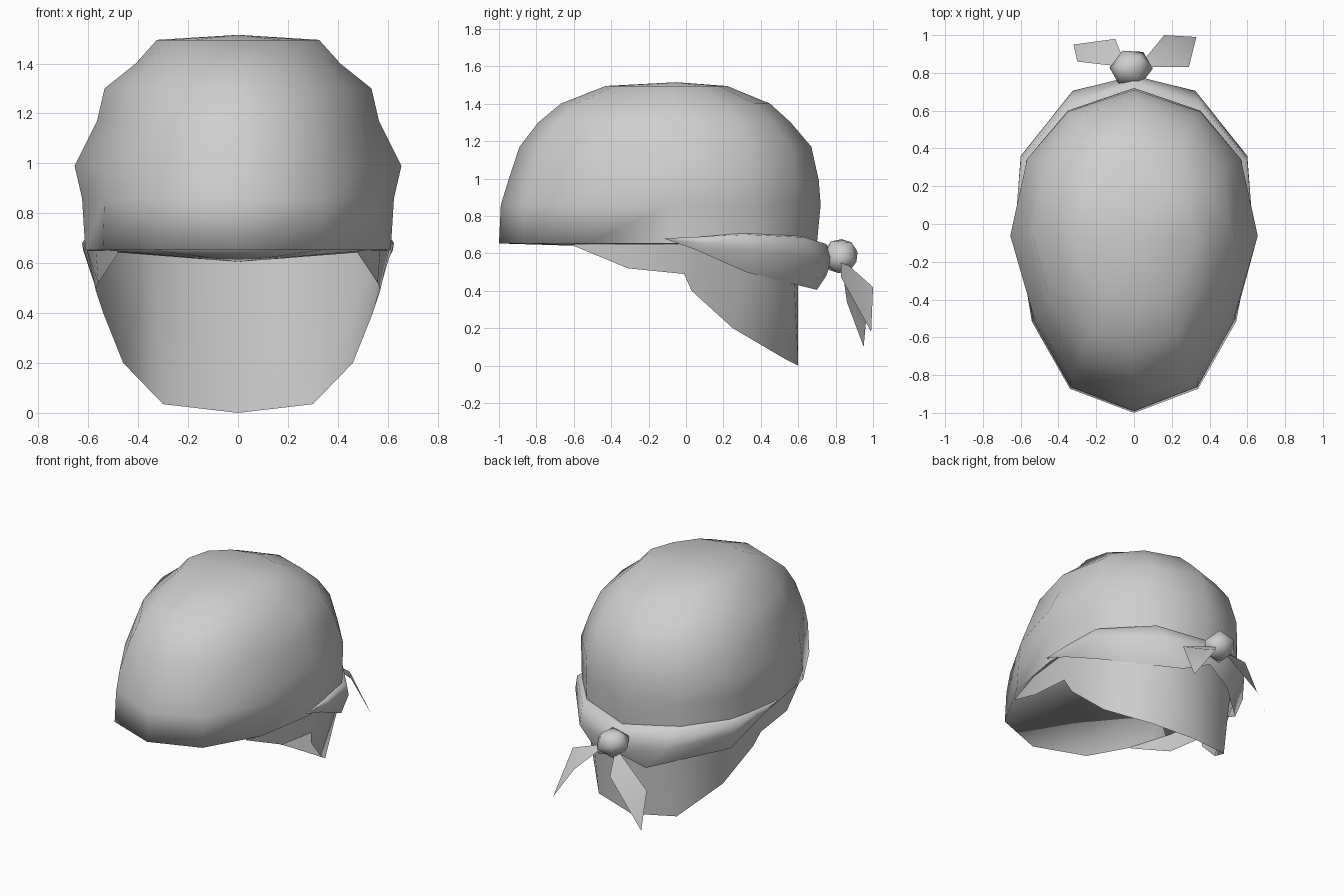
import bpy

cube = bpy.data.objects.get("Cube")
if cube:
    bpy.data.objects.remove(cube, do_unlink=True)

cloth = bpy.data.materials.new("grey_cloth")
cloth.use_nodes = True
GREY = (0.62, 0.62, 0.62, 1)
cloth.diffuse_color = GREY
cloth.node_tree.nodes["Principled BSDF"].inputs["Base Color"].default_value = GREY


def make(name, verts, faces):
    mesh = bpy.data.meshes.new(name)
    mesh.from_pydata(verts, [], faces)
    mesh.materials.append(cloth)
    mesh.shade_smooth()
    obj = bpy.data.objects.new(name, mesh)
    bpy.context.collection.objects.link(obj)
    return obj


def loft(rows, closed=False):
    """Join rows of equal length with quads."""
    n = len(rows[0])
    faces = []
    for r in range(len(rows) - 1):
        for i in range(n if closed else n - 1):
            j = (i + 1) % n
            faces.append((r * n + i, r * n + j, (r + 1) * n + j, (r + 1) * n + i))
    return [p for row in rows for p in row], faces


def mirror_row(half):
    """Half row from the +x end to the centre, continued to the -x end."""
    return half + [(-x, y, z) for x, y, z in reversed(half[:-1])]


# Crown: an egg-shaped outline scaled through rising rings
OUTLINE = [(0, -1), (.545, -.85), (.87, -.43), (1, .07), (.92, .56), (.57, .86), (0, 1)]
OUTLINE += [(-x, y) for x, y in reversed(OUTLINE[1:-1])]
# height, front y, back y, half width, half width at the temples
RINGS = [(.653, -1, .70, .622, .612), (.86, -.99, .72, .615, .625), (.99, -.95, .71, .615, .655),
         (1.17, -.89, .67, .55, .565), (1.30, -.79, .56, .51, .535),
         (1.40, -.67, .45, .40, .41), (1.495, -.43, .22, .31, .325)]
rows = [[(x * (m if abs(x) == 1 else w), (f + b) / 2 + y * (b - f) / 2, z) for x, y in OUTLINE]
        for z, f, b, w, m in RINGS]
verts, faces = loft(rows, closed=True)
n = len(OUTLINE)
top = len(verts)
verts += [(0, -.05, 1.515), (0, .59, .605)]
last = top - n
for i in range(n):
    j = (i + 1) % n
    faces.append((last + i, last + j, top))      # crown top
    faces.append((j, i, top + 1))                # underside
crown = make("crown", verts, faces)
for e in crown.data.edges:                       # soft rolled front, crisp sides
    a, b = e.vertices
    if a < n and b < n and max(verts[a][1], verts[b][1]) > -.4:
        e.use_edge_sharp = True

# Neck flap hanging from the back and sides
upper = [(.48, -.6, .65), (.57, -.31, .65), (.605, 0, .65), (.60, .06, .65),
         (.565, .34, .65), (.34, .57, .64), (0, .60, .61)]
lower = [(.48, -.6, .64), (.56, -.31, .52), (.57, -.01, .49), (.54, .03, .40),
         (.46, .25, .20), (.30, .53, .035), (0, .60, 0)]
make("neck_flap", *loft([mirror_row(upper), mirror_row(lower)]))

# Folded band tapering from the temples to the knot, tucked into the crown
band_tuck = [(.60, -.12, .68), (.59, .1, .69), (.56, .32, .71), (.33, .57, .70), (0, .68, .67)]
band_top = [(.625, -.12, .68), (.62, .1, .69), (.60, .34, .70), (.35, .64, .685), (0, .75, .65)]
band_mid = [(.625, -.12, .68), (.62, .1, .65), (.60, .36, .62), (.325, .705, .57), (0, .785, .58)]
band_low = [(.625, -.12, .68), (.605, .05, .62), (.57, .32, .50), (.18, .70, .405), (0, .75, .48)]
verts, faces = loft([mirror_row(r) for r in (band_tuck, band_top, band_mid, band_low)])
make("band", verts, [tuple(reversed(f)) for f in faces])

# Knot
bpy.ops.mesh.primitive_ico_sphere_add(subdivisions=1, radius=.118, location=(-.015, .825, .585),
                                      rotation=(.6, .3, .2))
knot = bpy.context.object
knot.name = "knot"
knot.scale = (1, .9, .85)
knot.data.materials.append(cloth)
knot.data.shade_smooth()


# Tied ends: leaf shapes creased along the middle
def tail(name, *points):
    """Root, two sides and tip in counter-clockwise order, then the crease point."""
    make(name, points, [(0, 1, 4), (1, 2, 4), (2, 3, 4), (3, 0, 4)])


tail("left_tail", (.02, .83, .57), (.29, .83, .47), (.33, .99, .18), (.16, 1.0, .42),
     (.20, .93, .44))
tail("right_tail", (-.04, .83, .56), (-.10, .98, .43), (-.32, .95, .10), (-.30, .86, .34),
     (-.19, .93, .38))
